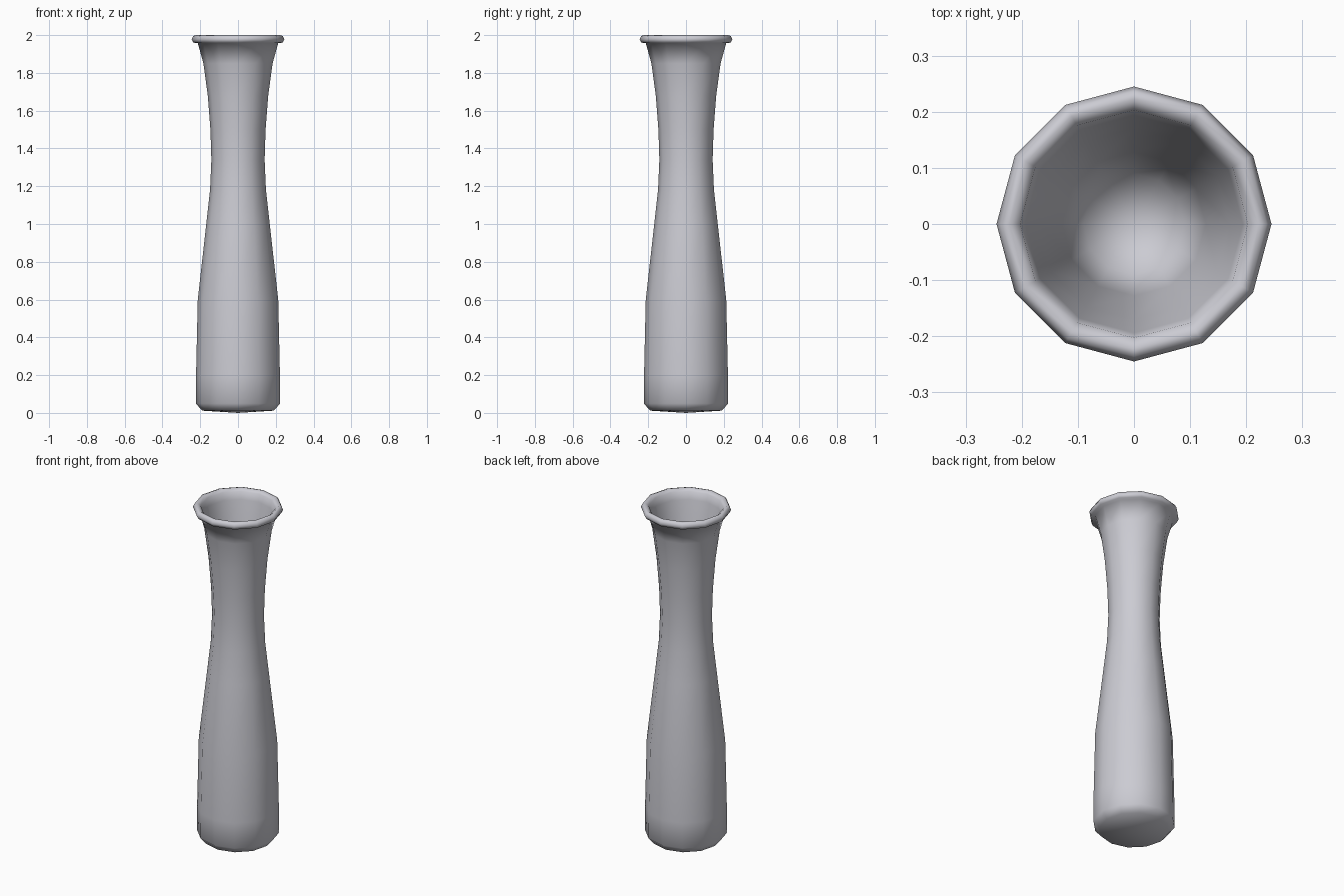
import bpy, bmesh, math

if "Cube" in bpy.data.objects:
    bpy.data.objects.remove(bpy.data.objects["Cube"])

SIDES = 12

# Profile (radius, height): outer wall from the base up, over the lip, down inside
profile = [
    (0.19, 0.012), (0.223, 0.05), (0.222, 0.2), (0.213, 0.6), (0.168, 1.0),
    (0.148, 1.18), (0.141, 1.34), (0.146, 1.5), (0.16, 1.68), (0.183, 1.85),
    (0.213, 1.958),
    # rolled lip
    (0.236, 1.96), (0.245, 1.978), (0.236, 1.996), (0.222, 2.0), (0.203, 1.985),
    # inside of the neck
    (0.194, 1.94), (0.17, 1.82), (0.128, 1.55), (0.09, 1.3),
]

bm = bmesh.new()
rings = [[bm.verts.new((r * math.cos(2 * math.pi * i / SIDES),
                        r * math.sin(2 * math.pi * i / SIDES), z))
          for i in range(SIDES)] for r, z in profile]
for a, b in zip(rings, rings[1:]):
    for i in range(SIDES):
        j = (i + 1) % SIDES
        bm.faces.new((a[i], a[j], b[j], b[i]))

# Base and inner floor as fans
base = bm.verts.new((0, 0, 0))
floor = bm.verts.new((0, 0, 1.28))
for i in range(SIDES):
    j = (i + 1) % SIDES
    bm.faces.new((base, rings[0][j], rings[0][i]))
    bm.faces.new((floor, rings[-1][i], rings[-1][j]))
for f in bm.faces:
    f.smooth = True

mesh = bpy.data.meshes.new("vase")
bm.to_mesh(mesh)
bm.free()
vase = bpy.data.objects.new("vase", mesh)
bpy.context.collection.objects.link(vase)

mat = bpy.data.materials.new("pale grey")
mat.diffuse_color = (0.6, 0.6, 0.65, 1)
mat.use_nodes = True
mat.node_tree.nodes["Principled BSDF"].inputs["Base Color"].default_value = mat.diffuse_color
mesh.materials.append(mat)
